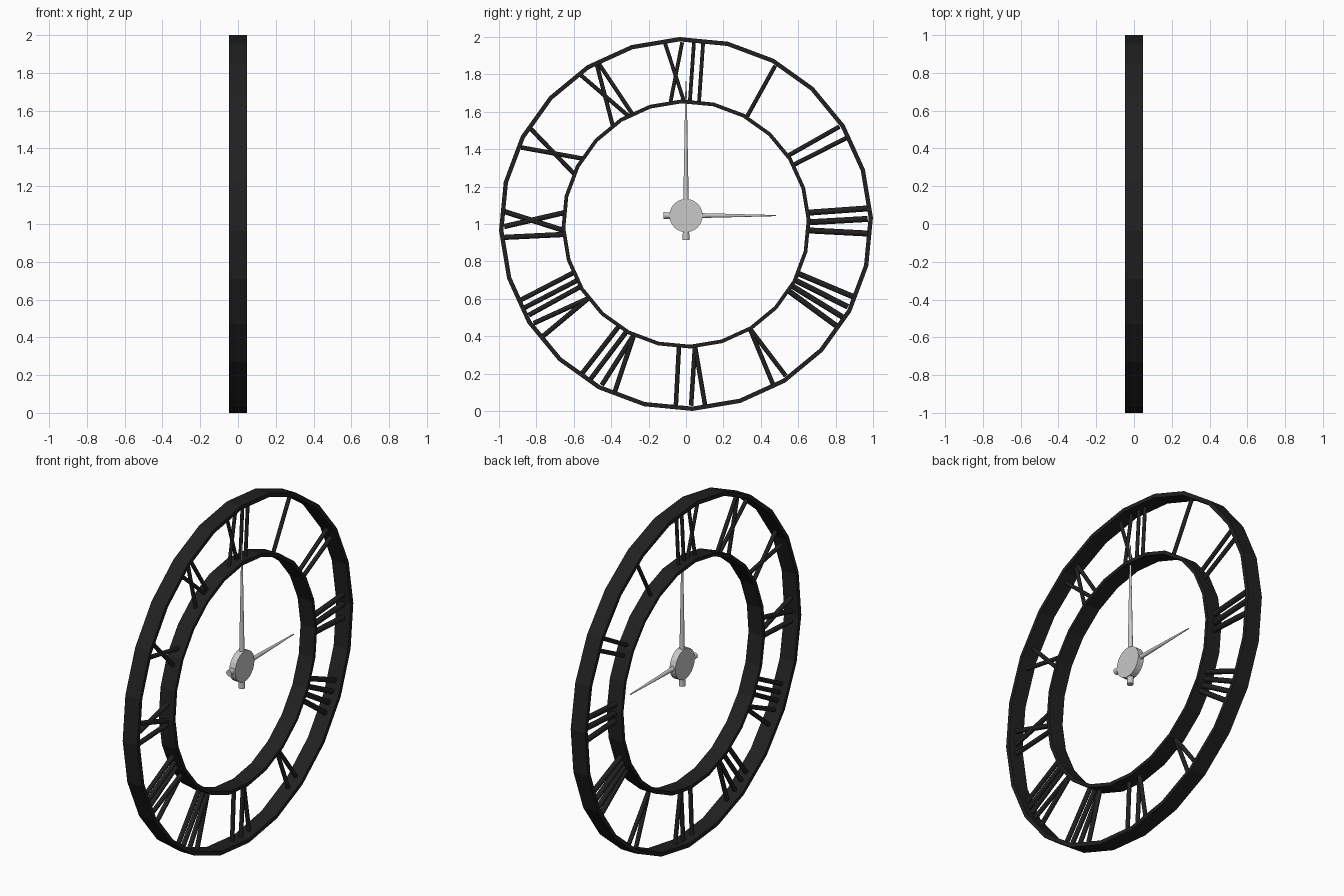
import bpy, bmesh, math
from mathutils import Vector

if "Cube" in bpy.data.objects:
    bpy.data.objects.remove(bpy.data.objects["Cube"])

CENTRE = Vector((0, 0, 1))


def material(name, value):
    m = bpy.data.materials.new(name)
    m.diffuse_color = (value, value, value, 1)
    m.use_nodes = True
    m.node_tree.nodes["Principled BSDF"].inputs["Base Color"].default_value = m.diffuse_color
    return m


BLACK = material("black_iron", 0.015)
GREY = material("light_grey_metal", 0.58)


def finish(bm, name, mat):
    bmesh.ops.recalc_face_normals(bm, faces=bm.faces)
    me = bpy.data.meshes.new(name)
    bm.to_mesh(me)
    bm.free()
    me.materials.append(mat)
    ob = bpy.data.objects.new(name, me)
    bpy.context.collection.objects.link(ob)
    return ob


def clock_point(angle, radius, x=0.0):
    """Point on the dial, angle in degrees clockwise from the top."""
    a = math.radians(angle)
    return CENTRE + Vector((x, radius * math.sin(a), radius * math.cos(a)))


def ring(name, outer, inner, half, sides=24, turn=-2):
    bm = bmesh.new()
    loops = []
    for i in range(sides):
        a = turn + 360 * i / sides
        loops.append([bm.verts.new(clock_point(a, r, x)) for r, x in
                      ((outer, -half), (outer, half), (inner, half), (inner, -half))])
    for i in range(sides):
        p, q = loops[i], loops[(i + 1) % sides]
        for k in range(4):
            n = (k + 1) % 4
            bm.faces.new((p[k], p[n], q[n], q[k]))
    return finish(bm, name, mat=BLACK)


def add_rod(bm, a, b, r1, r2, sides):
    """Straight (or tapered) rod from a to b."""
    d = b - a
    rot = Vector((0, 0, 1)).rotation_difference(d).to_matrix().to_4x4()
    rot.translation = (a + b) / 2
    bmesh.ops.create_cone(bm, cap_ends=True, segments=sides, radius1=r1,
                          radius2=r2, depth=d.length, matrix=rot)


# Rings
ring("outer_ring", 1.0, 0.977, 0.047)
ring("inner_ring", 0.666, 0.646, 0.047)

# Hour markers: rod radius, then (outer angle, inner angle) offsets from the hour
HOURS = {
    0: (0.010, [(-6.6, -0.9), (-1.2, -7.3), (2.5, 1.8), (5.4, 6.1)]),
    1: (0.011, [(-0.6, -0.4)]),
    2: (0.012, [(-2.4, -3.8), (1.8, 1.2)]),
    3: (0.016, [(-4.9, -5.3), (-1.6, -0.8), (3, 3)]),
    4: (0.015, [(-6.5, -6.2), (-2.9, -2.8), (0.7, 0.3), (4.1, 3.1)]),
    5: (0.012, [(-3.3, -1.4), (1.5, -1.4)]),
    6: (0.012, [(3.2, 3.3), (-1.6, -4.2), (-6, -4.2)]),
    7: (0.013, [(4.8, 3.3), (1.6, -1.1), (-2.4, -4.8), (-7, -4.8)]),
    8: (0.013, [(5.3, 6.6), (2.6, 2.6), (-0.1, -0.7), (-3.1, -7.3), (-8.1, -7.3)]),
    9: (0.014, [(-4.2, -4.9), (3.9, -3), (-0.8, 5.3)]),
    10: (0.012, [(1.5, -5.9), (-5.1, 2.3)]),
    11: (0.011, [(-5.2, 1.9), (0.7, -6.7), (1.5, 4)]),
}
for hour, (radius, strokes) in HOURS.items():
    bm = bmesh.new()
    for out_a, in_a in strokes:
        add_rod(bm, clock_point(30 * hour + in_a, 0.655),
                clock_point(30 * hour + out_a, 0.972), radius, radius, 12)
    finish(bm, f"hour_marker_{hour}", BLACK)

# Hub and the two tapered hands, set slightly forward of the dial plane
hub = Vector((0.025, 0, 1.045))
bm = bmesh.new()
add_rod(bm, hub - Vector((0.019, 0, 0)), hub + Vector((0.019, 0, 0)), 0.089, 0.089, 24)
finish(bm, "hub", GREY)

for name, direction, tail, length in (("hour_hand", Vector((0, 1, 0)), 0.12, 0.48),
                                      ("minute_hand", Vector((0, 0, 1)), 0.13, 0.72)):
    bm = bmesh.new()
    add_rod(bm, hub - direction * tail, hub + direction * length, 0.018, 0.003, 12)
    finish(bm, name, GREY)
